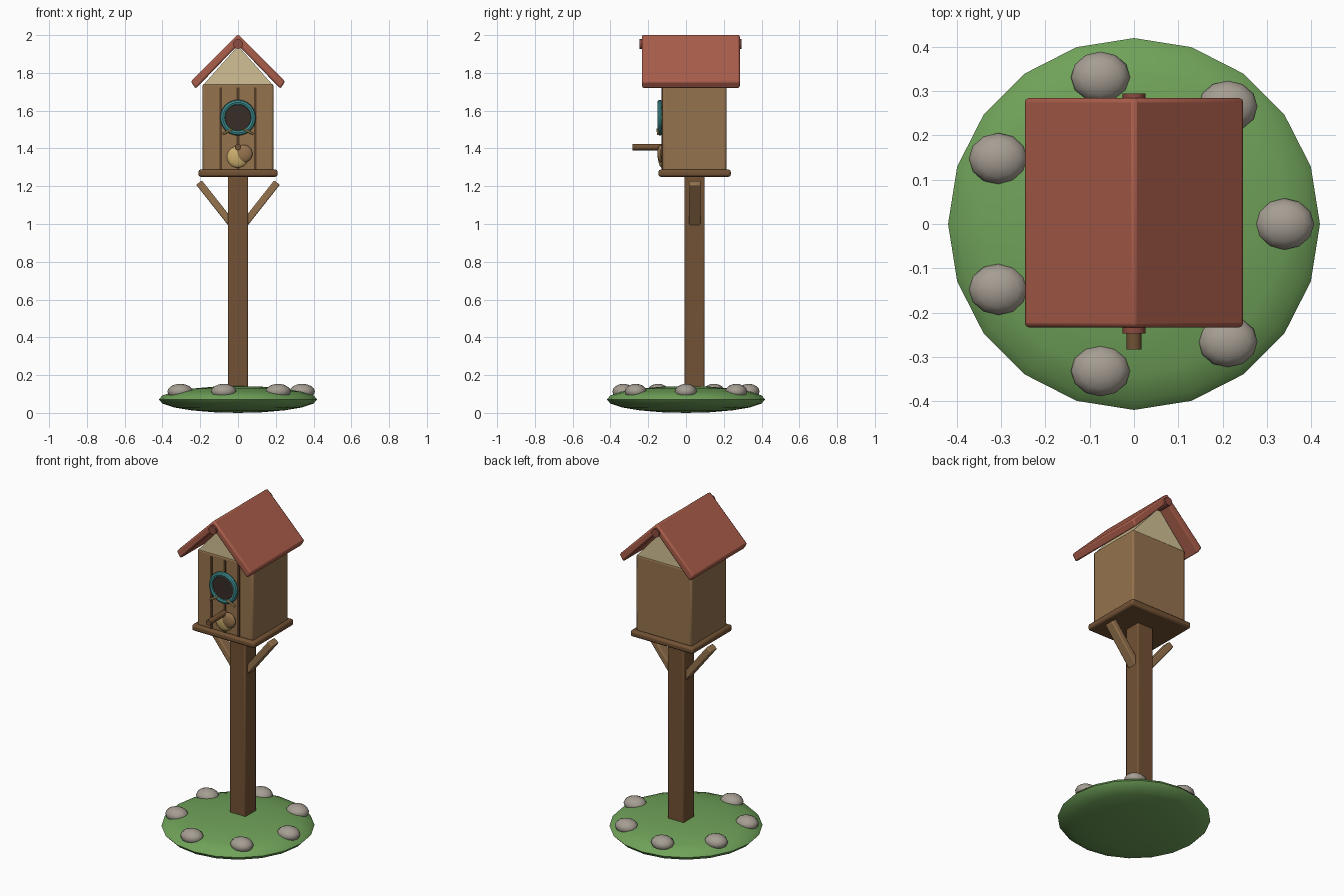
import bpy, math
from mathutils import Vector

if "Cube" in bpy.data.objects:
    bpy.data.objects.remove(bpy.data.objects["Cube"])


def material(name, rgb):
    m = bpy.data.materials.new(name)
    m.diffuse_color = (*rgb, 1)
    m.use_nodes = True
    m.node_tree.nodes["Principled BSDF"].inputs["Base Color"].default_value = m.diffuse_color
    return m


GRASS = material("grass", (0.16, 0.36, 0.10))
STONE = material("stone", (0.38, 0.34, 0.29))
POST = material("dark_wood", (0.17, 0.085, 0.035))
WOOD = material("wood", (0.30, 0.17, 0.075))
GROOVE = material("groove", (0.09, 0.045, 0.02))
ROOF = material("roof_red", (0.40, 0.11, 0.07))
RIDGE = material("ridge_red", (0.26, 0.07, 0.05))
CREAM = material("cream", (0.65, 0.53, 0.30))
TEAL = material("teal", (0.05, 0.27, 0.28))
DARK = material("hole_dark", (0.04, 0.025, 0.02))
GOLD = material("gold", (0.60, 0.42, 0.15))


def finish(name, mat, bevel=0):
    ob = bpy.context.object
    ob.name = name
    ob.data.materials.append(mat)
    if bevel:
        mod = ob.modifiers.new("bevel", "BEVEL")
        mod.width, mod.segments = bevel, 2
    bpy.ops.object.shade_smooth_by_angle(angle=math.radians(40))
    return ob


def box(name, lo, hi, mat, bevel=0):
    lo, hi = Vector(lo), Vector(hi)
    bpy.ops.mesh.primitive_cube_add(size=1, location=(lo + hi) / 2)
    bpy.context.object.scale = hi - lo
    bpy.ops.object.transform_apply(location=False, rotation=False)
    return finish(name, mat, bevel)


def ball(name, loc, scale, mat, seg, rings):
    bpy.ops.mesh.primitive_uv_sphere_add(segments=seg, ring_count=rings, radius=1, location=loc)
    bpy.context.object.scale = scale
    bpy.ops.object.transform_apply(location=False, rotation=False)
    return finish(name, mat)


def rod(name, a, b, r, mat, sides=12):
    a, b = Vector(a), Vector(b)
    bpy.ops.mesh.primitive_cylinder_add(vertices=sides, radius=r, depth=(b - a).length, location=(a + b) / 2)
    bpy.context.object.rotation_euler = (b - a).to_track_quat("Z", "Y").to_euler()
    return finish(name, mat)


def prism(name, profile, y0, y1, mat, bevel=0):
    n = len(profile)
    verts = [(x, y, z) for y in (y0, y1) for x, z in profile]
    faces = [tuple(range(n)), tuple(range(2 * n - 1, n - 1, -1))]
    faces += [(i, i + n, (i + 1) % n + n, (i + 1) % n) for i in range(n)]
    me = bpy.data.meshes.new(name)
    me.from_pydata(verts, [], faces)
    ob = bpy.data.objects.new(name, me)
    bpy.context.collection.objects.link(ob)
    bpy.ops.object.select_all(action="DESELECT")
    bpy.context.view_layer.objects.active = ob
    ob.select_set(True)
    bpy.ops.object.mode_set(mode="EDIT")
    bpy.ops.mesh.select_all(action="SELECT")
    bpy.ops.mesh.normals_make_consistent(inside=False)
    bpy.ops.object.mode_set(mode="OBJECT")
    return finish(name, mat, bevel)


# Grass mound with a ring of stones
ball("grass_mound", (0, 0, 0.071), (0.42, 0.42, 0.071), GRASS, 20, 10)
for i in range(7):
    a = math.tau * i / 7
    ball(f"stone_{i + 1}", (0.34 * math.cos(a), 0.34 * math.sin(a), 0.113),
         (0.067, 0.058, 0.041), STONE, 12, 8)

# Post and diagonal braces
box("post", (-0.054, -0.007, 0.05), (0.054, 0.099, 1.255), POST, 0.008)
for side, s in (("left", -1), ("right", 1)):
    c, d, n = Vector((0.121, 1.111)), Vector((0.62, 0.785)), Vector((0.785, -0.62))
    pts = [c + d * u * 0.138 + n * v * 0.019 for u, v in ((-1, -1), (1, -1), (1, 1), (-1, 1))]
    prism(f"{side}_brace", [(s * p.x, p.y) for p in pts], 0.016, 0.077, WOOD, 0.006)

# House: floor, body, gable
box("floor", (-0.21, -0.146, 1.25), (0.21, 0.237, 1.288), POST, 0.012)
box("body", (-0.187, -0.124, 1.28), (0.187, 0.214, 1.742), WOOD, 0.01)
prism("gable", [(-0.185, 1.735), (0.185, 1.735), (0, 1.943)], -0.121, 0.211, CREAM)
for i, x in enumerate((-0.092, 0, 0.092)):
    box(f"plank_groove_{i + 1}", (x - 0.007, -0.129, 1.288), (x + 0.007, -0.118, 1.722), GROOVE)

# Roof and ridge pole
prism("roof", [(0, 2.005), (0.25, 1.755), (0.224, 1.716), (0, 1.948), (-0.224, 1.716), (-0.25, 1.755)],
      -0.234, 0.285, ROOF, 0.01)
rod("ridge_pole", (0, -0.247, 1.953), (0, 0.295, 1.953), 0.026, RIDGE)

# Entrance hole with rim and straw
bpy.ops.mesh.primitive_torus_add(major_radius=0.081, minor_radius=0.014, major_segments=24, minor_segments=8,
                                 location=(0, -0.138, 1.563), rotation=(math.pi / 2, 0, 0))
finish("hole_rim", TEAL)
rod("hole", (0, -0.118, 1.563), (0, -0.142, 1.563), 0.074, DARK, 24)
for side, s in (("left", -1), ("right", 1)):
    rod(f"{side}_straw", (s * 0.082, -0.148, 1.475), (s * 0.032, -0.15, 1.502), 0.006, GOLD, 8)

# Perch and crescent ornament
rod("perch", (0, -0.284, 1.407), (0, -0.12, 1.407), 0.017, POST)
ball("crescent", (-0.002, -0.128, 1.355), (0.057, 0.02, 0.057), GOLD, 20, 10)
ball("crescent_cover", (0.03, -0.134, 1.372), (0.047, 0.018, 0.047), WOOD, 20, 10)
